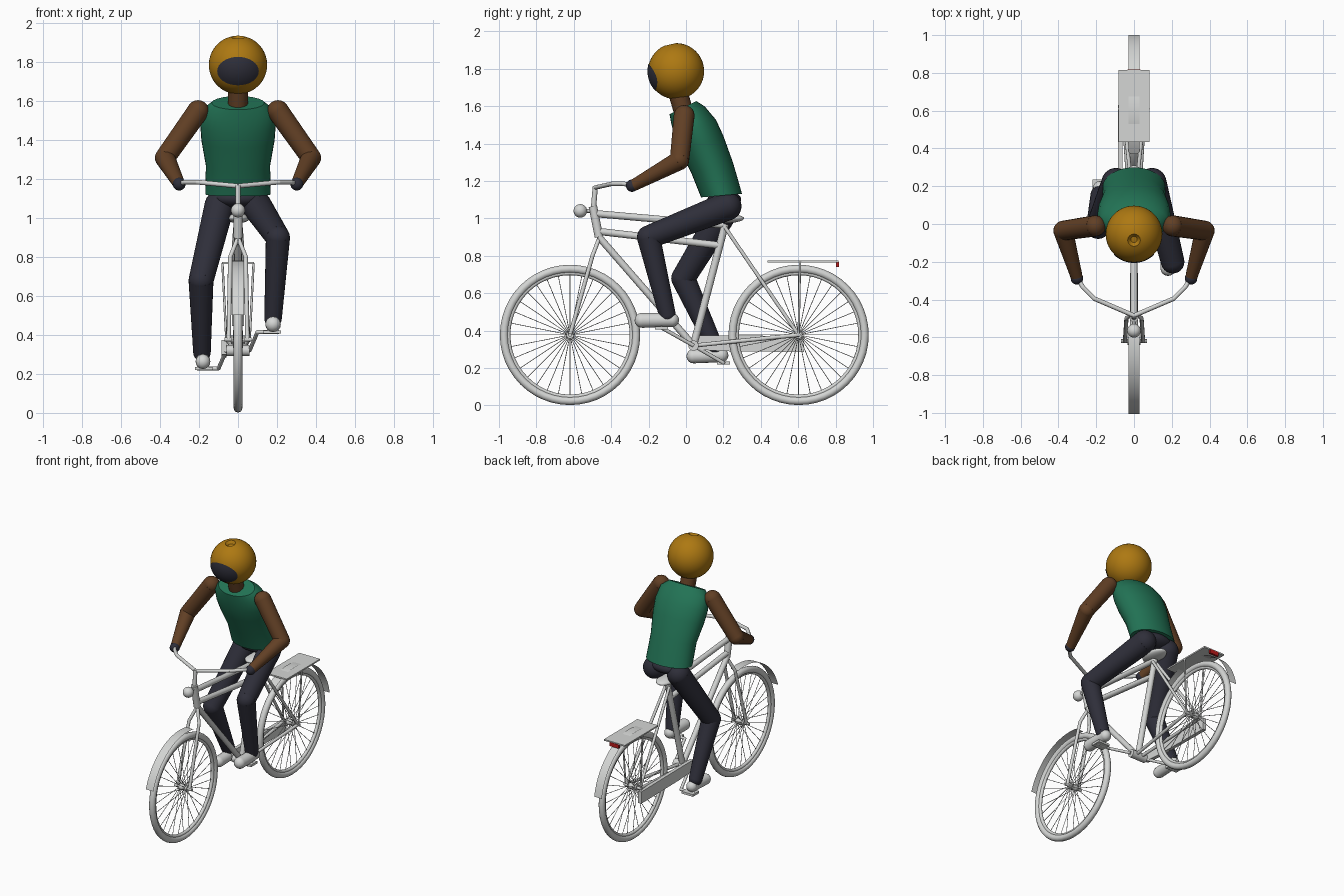
import bpy, bmesh, math
from math import sin, cos, pi, radians
from mathutils import Vector, Matrix

cube = bpy.data.objects.get("Cube")
if cube:
    bpy.data.objects.remove(cube, do_unlink=True)


def material(name, rgb):
    m = bpy.data.materials.new(name)
    m.use_nodes = True
    m.diffuse_color = (*rgb, 1)
    m.node_tree.nodes["Principled BSDF"].inputs["Base Color"].default_value = (*rgb, 1)
    return m


METAL = material("light grey", (0.66, 0.67, 0.66))
DARK = material("dark navy", (0.028, 0.028, 0.042))
GREEN = material("green", (0.016, 0.17, 0.09))
BROWN = material("brown", (0.12, 0.05, 0.018))
GOLD = material("amber", (0.42, 0.19, 0.006))
RED = material("red", (0.5, 0.01, 0.01))


def finish(name, bm, mat):
    bmesh.ops.recalc_face_normals(bm, faces=bm.faces)
    mesh = bpy.data.meshes.new(name)
    bm.to_mesh(mesh)
    bm.free()
    for p in mesh.polygons:
        p.use_smooth = True
    mesh.set_sharp_from_angle(angle=radians(40))
    mesh.materials.append(mat)
    obj = bpy.data.objects.new(name, mesh)
    bpy.context.collection.objects.link(obj)
    return obj


def add_rod(bm, a, b, r1, r2, sides):
    a, b = Vector(a), Vector(b)
    turn = (b - a).to_track_quat('Z', 'Y').to_matrix().to_4x4()
    bmesh.ops.create_cone(bm, cap_ends=True, segments=sides, radius1=r1, radius2=r2,
                          depth=(b - a).length, matrix=Matrix.Translation((a + b) / 2) @ turn)


def add_ball(bm, c, r, scale=(1, 1, 1), u=20, v=12):
    bmesh.ops.create_uvsphere(bm, u_segments=u, v_segments=v, radius=r,
                              matrix=Matrix.Translation(c) @ Matrix.Diagonal((*scale, 1)))


def limb(name, points, radii, mat, sides=16, ends=True):
    """Jointed tapered tube with round joints."""
    bm = bmesh.new()
    for i in range(len(points) - 1):
        add_rod(bm, points[i], points[i + 1], radii[i], radii[i + 1], sides)
    for i, p in enumerate(points):
        if ends or 0 < i < len(points) - 1:
            add_ball(bm, p, radii[i], u=sides, v=max(6, sides // 2))
    return finish(name, bm, mat)


def tube(name, points, r, mat=METAL):
    return limb(name, points, [r] * len(points), mat, 12, False)


def ball(name, c, r, mat, scale=(1, 1, 1)):
    bm = bmesh.new()
    add_ball(bm, c, r, scale, 32, 20)
    return finish(name, bm, mat)


def prism(name, profile, x0, x1, mat):
    """Side profile of (y, z) points extruded along x."""
    bm = bmesh.new()
    f = bm.faces.new([bm.verts.new((x0, y, z)) for y, z in profile])
    g = bmesh.ops.extrude_face_region(bm, geom=[f])
    bmesh.ops.translate(bm, verts=[v for v in g["geom"] if isinstance(v, bmesh.types.BMVert)],
                        vec=(x1 - x0, 0, 0))
    return finish(name, bm, mat)


def loft(bm, rings, cap=True):
    rows = [[bm.verts.new(p) for p in ring] for ring in rings]
    n = len(rows[0])
    for a, b in zip(rows, rows[1:]):
        for i in range(n):
            j = (i + 1) % n
            bm.faces.new((a[i], a[j], b[j], b[i]))
    if cap:
        bm.faces.new(rows[0])
        bm.faces.new(rows[-1])


# Wheels, spokes and mudguards
AXLE = 0.377


def wheel(name, y):
    for part, big, small in (("tyre", 0.353, 0.022), ("rim", 0.331, 0.012)):
        bm = bmesh.new()
        rings = []
        for k in range(49):
            a = 2 * pi * k / 48
            rings.append([(small * sin(2 * pi * s / 12),
                           y + (big + small * cos(2 * pi * s / 12)) * cos(a),
                           AXLE + (big + small * cos(2 * pi * s / 12)) * sin(a)) for s in range(12)])
        loft(bm, rings, False)
        bmesh.ops.remove_doubles(bm, verts=bm.verts, dist=1e-5)
        finish(name + "_" + part, bm, METAL)
    bm = bmesh.new()
    for k in range(32):
        a = 2 * pi * k / 32
        side = 0.025 if k % 2 else -0.025
        add_rod(bm, (side, y + 0.015 * cos(a), AXLE + 0.015 * sin(a)),
                (0, y + 0.33 * cos(a), AXLE + 0.33 * sin(a)), 0.002, 0.002, 5)
    finish(name + "_spokes", bm, METAL)
    tube(name + "_hub", [(-0.035, y, AXLE), (0.035, y, AXLE)], 0.02)
    tube(name + "_axle", [(-0.07, y, AXLE), (0.07, y, AXLE)], 0.01)


def mudguard(name, y, start, end, direction):
    bm = bmesh.new()
    rows = []
    for k in range(21):
        a = radians(start + (end - start) * k / 20)
        rows.append([bm.verts.new((x, y + direction * 0.405 * cos(a), AXLE + 0.405 * sin(a)))
                     for x in (-0.03, 0.03)])
    for a, b in zip(rows, rows[1:]):
        bm.faces.new((a[0], a[1], b[1], b[0]))
    finish(name, bm, METAL)


FRONT, REAR = -0.62, 0.602
wheel("front_wheel", FRONT)
wheel("rear_wheel", REAR)
mudguard("front_mudguard", FRONT, 18, 100, -1)
mudguard("rear_mudguard", REAR, 10, 125, 1)

# Frame
crank, seat = (0, 0.04, 0.32), (0, 0.21, 0.97)
tube("head_tube", [(0, -0.465, 0.9), (0, -0.498, 1.065)], 0.023)
tube("top_tube", [(0, -0.48, 1.025), (0, 0.2, 0.965)], 0.019)
tube("middle_tube", [(0, -0.465, 0.93), (0, 0.185, 0.855)], 0.019)
tube("down_tube", [(0, -0.465, 0.9), crank], 0.019)
tube("seat_tube", [crank, seat], 0.02)
tube("crank_shell", [(-0.06, 0.04, 0.32), (0.06, 0.04, 0.32)], 0.028)
ball("saddle", (0, 0.21, 1.0), 0.1, METAL, (0.6, 1, 0.25))
for s, side in ((1, "left"), (-1, "right")):
    tube(side + "_fork", [(s * 0.048, FRONT, AXLE), (s * 0.04, -0.5, 0.8), (0, -0.462, 0.9)], 0.011)
    tube(side + "_seat_stay", [(s * 0.015, 0.21, 0.95), (s * 0.055, REAR, AXLE)], 0.01)
    tube(side + "_chain_stay", [(s * 0.02, 0.04, 0.32), (s * 0.055, REAR, AXLE)], 0.011)
    tube(side + "_rack_stay", [(s * 0.06, REAR, AXLE), (s * 0.08, 0.61, 0.77)], 0.006)

# Rack, reflector, chain guard
prism("rack", [(0.435, 0.765), (0.815, 0.765), (0.815, 0.775), (0.435, 0.775)], -0.083, 0.083, METAL)
prism("reflector", [(0.803, 0.74), (0.818, 0.74), (0.818, 0.768), (0.803, 0.768)], -0.035, 0.035, RED)
prism("chain_guard", [(0.04, 0.375), (0.2, 0.375), (0.63, 0.37), (0.63, 0.285),
                      (0.2, 0.29), (0.04, 0.3)], -0.085, -0.06, METAL)

# Handlebar and lamp
tube("stem", [(0, -0.495, 1.05), (0, -0.485, 1.17)], 0.014)
ball("lamp", (0, -0.565, 1.04), 0.036, METAL)
tube("lamp_bracket", [(0, -0.565, 1.04), (0, -0.49, 1.04)], 0.01)
for s, side in ((1, "left"), (-1, "right")):
    tube(side + "_handlebar", [(0, -0.485, 1.165), (s * 0.21, -0.395, 1.185),
                               (s * 0.27, -0.335, 1.185), (s * 0.31, -0.27, 1.175)], 0.012)

# Cranks, pedals and shoes
for s, side, py, pz in ((1, "left", -0.13, 0.415), (-1, "right", 0.2, 0.228)):
    tube(side + "_crank", [(s * 0.06, 0.04, 0.32), (s * 0.1, py, pz), (s * 0.21, py, pz)], 0.01)
    prism(side + "_pedal", [(py - 0.035, pz - 0.008), (py + 0.035, pz - 0.008),
                            (py + 0.035, pz + 0.008), (py - 0.035, pz + 0.008)],
          s * 0.13, s * 0.22, METAL)
limb("left_shoe", [(0.18, -0.235, 0.455), (0.18, -0.075, 0.457)], [0.04, 0.038], METAL)
limb("right_shoe", [(-0.18, 0.04, 0.263), (-0.18, 0.19, 0.268)], [0.038, 0.037], METAL)

# Legs
limb("left_leg", [(0.095, 0.22, 1.065), (0.205, -0.2, 0.9), (0.18, -0.1, 0.485)],
     [0.077, 0.062, 0.045], DARK, 24)
limb("right_leg", [(-0.095, 0.22, 1.065), (-0.19, -0.015, 0.68), (-0.185, 0.155, 0.31)],
     [0.077, 0.064, 0.045], DARK, 24)
ball("hips", (0, 0.205, 1.1), 0.1, DARK, (1.3, 0.9, 0.5))

# Torso: ellipse sections (y, z, half depth, half width, tilt)
bm = bmesh.new()
rings = []
for y, z, d, w, tilt in ((0.19, 1.122, 0.11, 0.168, 5), (0.14, 1.27, 0.115, 0.165, 14),
                         (0.085, 1.4, 0.122, 0.188, 20), (0.05, 1.48, 0.12, 0.194, 23),
                         (0.01, 1.555, 0.1, 0.183, 26), (-0.016, 1.592, 0.08, 0.135, 26)):
    t = radians(tilt)
    rings.append([(w * cos(2 * pi * k / 32), y + d * cos(t) * sin(2 * pi * k / 32),
                   z + d * sin(t) * sin(2 * pi * k / 32)) for k in range(32)])
loft(bm, rings)
finish("vest", bm, GREEN)

# Arms and gloves
for s, side in ((1, "left"), (-1, "right")):
    limb(side + "_arm", [(s * 0.205, -0.01, 1.55), (s * 0.375, -0.035, 1.31), (s * 0.305, -0.275, 1.18)],
         [0.056, 0.052, 0.032], BROWN, 20)
    ball(side + "_glove", (s * 0.302, -0.288, 1.175), 0.033, DARK)

# Neck, helmet with a vent on the crown, visor
tube("neck", [(0, -0.01, 1.56), (0, -0.045, 1.68)], 0.052, BROWN)
HEAD, R = Vector((0, -0.053, 1.787)), 0.15
bm = bmesh.new()
add_ball(bm, (0, 0, 0), R, (1, 1, 1), 40, 28)
for v in bm.verts:
    if v.co.z > R * 0.985:
        v.co.z -= 0.02
bmesh.ops.transform(bm, matrix=Matrix.Translation(HEAD) @ Matrix.Rotation(radians(13), 4, 'X'), verts=bm.verts)
finish("helmet", bm, GOLD)

bm = bmesh.new()
rings = []
for k in range(1, 9):
    ring = []
    for i in range(32):
        a = 2 * pi * i / 32
        x, z = 0.107 * k / 8 * cos(a), -0.032 + 0.073 * k / 8 * sin(a)
        ring.append((x, HEAD.y - math.sqrt((R + 0.003) ** 2 - x * x - z * z), HEAD.z + z))
    rings.append(ring)
loft(bm, rings, False)
bmesh.ops.holes_fill(bm, edges=[e for e in bm.edges if e.is_boundary and
                                all(abs(v.co.x) < 0.02 and abs(v.co.z - HEAD.z + 0.032) < 0.02 for v in e.verts)])
finish("visor", bm, DARK)
